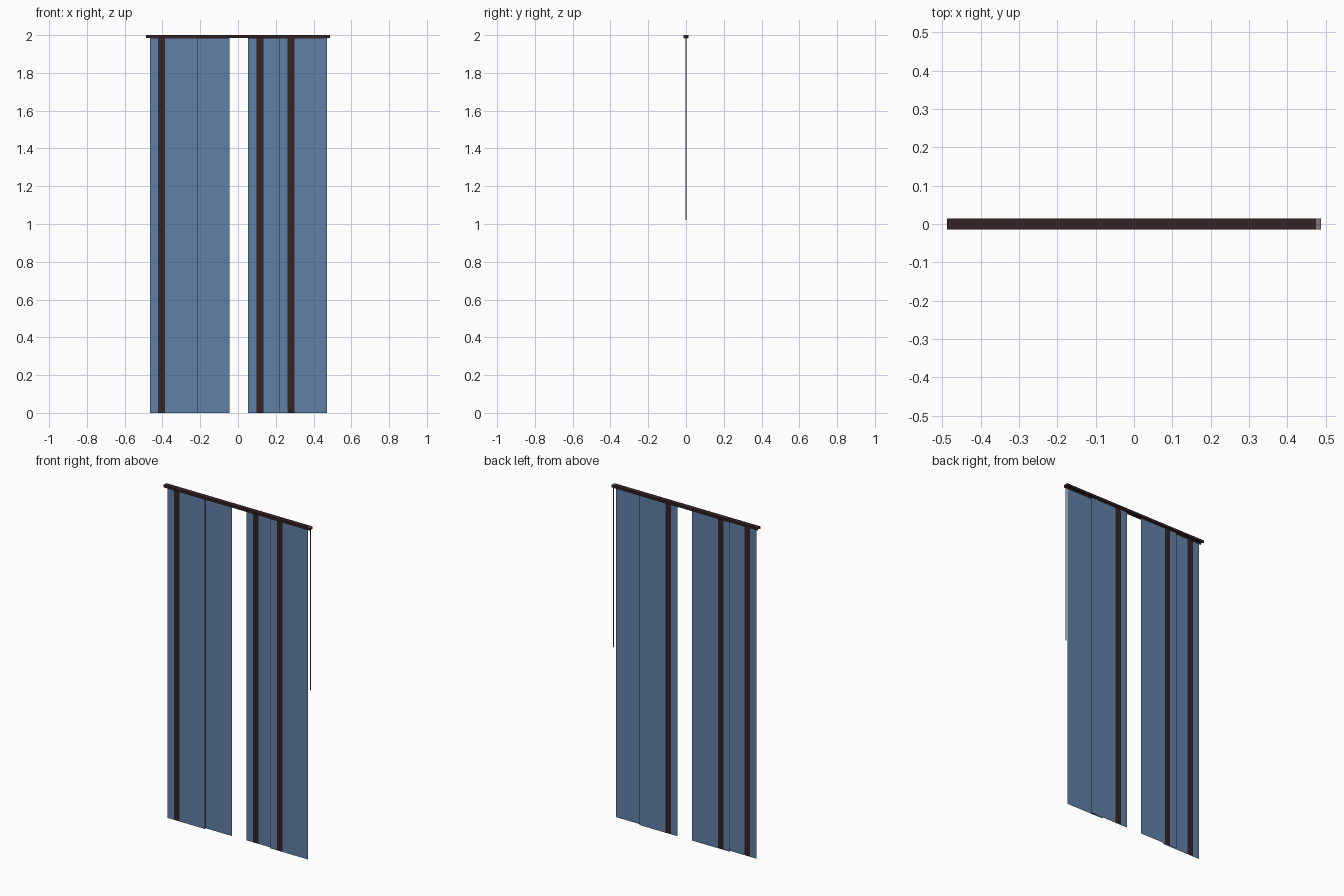
import bpy, bmesh

if "Cube" in bpy.data.objects:
    bpy.data.objects.remove(bpy.data.objects["Cube"])

def material(name, rgb):
    m = bpy.data.materials.new(name)
    m.diffuse_color = (*rgb, 1)
    m.use_nodes = True
    m.node_tree.nodes["Principled BSDF"].inputs["Base Color"].default_value = m.diffuse_color
    return m

BLUE = material("blue fabric", (0.118, 0.216, 0.385))
BROWN = material("dark brown", (0.036, 0.017, 0.018))
GREY = material("grey metal", (0.2, 0.19, 0.18))

def finish(name, bm, mats):
    me = bpy.data.meshes.new(name)
    bm.to_mesh(me)
    bm.free()
    for m in mats:
        me.materials.append(m)
    ob = bpy.data.objects.new(name, me)
    bpy.context.collection.objects.link(ob)
    return ob

def box(name, x, y, z, mat):
    bm = bmesh.new()
    bmesh.ops.create_cube(bm, size=1)
    for v in bm.verts:
        for i, (a, b) in enumerate((x, y, z)):
            v.co[i] = a if v.co[i] < 0 else b
    return finish(name, bm, [mat])

# Hanging fabric panel: a thin sheet in three columns, the middle one a stripe
def panel(name, x0, y):
    cols = (x0, x0 + 0.044, x0 + 0.081, x0 + 0.252)
    bm = bmesh.new()
    low = [bm.verts.new((x, y, 0)) for x in cols]
    top = [bm.verts.new((x, y, 1.987)) for x in cols]
    for i in range(3):
        f = bm.faces.new((low[i], low[i + 1], top[i + 1], top[i]))
        f.material_index = 1 if i == 1 else 0
    finish(name, bm, [BLUE, BROWN])
    # carrier strip that holds the panel in the rail
    box(name + "_carrier", (x0, x0 + 0.252), (y - 0.002, y + 0.002), (1.981, 1.99), BROWN)

FRONT, BACK = -0.005, 0.005
panel("outer_left_panel", -0.467, FRONT)
panel("inner_left_panel", -0.297, BACK)
panel("inner_right_panel", 0.053, BACK)
panel("outer_right_panel", 0.218, FRONT)

# Rail: channel profile, open underneath, extruded along x
profile = [(-0.0145, 2.0), (-0.0145, 1.986), (-0.011, 1.986), (-0.011, 1.993),
           (0.011, 1.993), (0.011, 1.986), (0.0145, 1.986), (0.0145, 2.0)]
bm = bmesh.new()
face = bm.faces.new([bm.verts.new((-0.487, y, z)) for y, z in profile])
ext = bmesh.ops.extrude_face_region(bm, geom=[face])
bmesh.ops.translate(bm, vec=(0.962, 0, 0),
                    verts=[e for e in ext["geom"] if isinstance(e, bmesh.types.BMVert)])
bmesh.ops.recalc_face_normals(bm, faces=bm.faces)
finish("rail", bm, [BROWN])

# End fitting: brown block with a grey top plate
box("end_block", (0.475, 0.487), (-0.0145, 0.0145), (1.986, 1.998), BROWN)
box("end_plate", (0.475, 0.487), (-0.0145, 0.0145), (1.998, 2.0), GREY)

# Thin pull wand hanging at the right end
box("pull_wand", (0.4815, 0.4825), (-0.003, 0.003), (1.02, 1.99), GREY)
